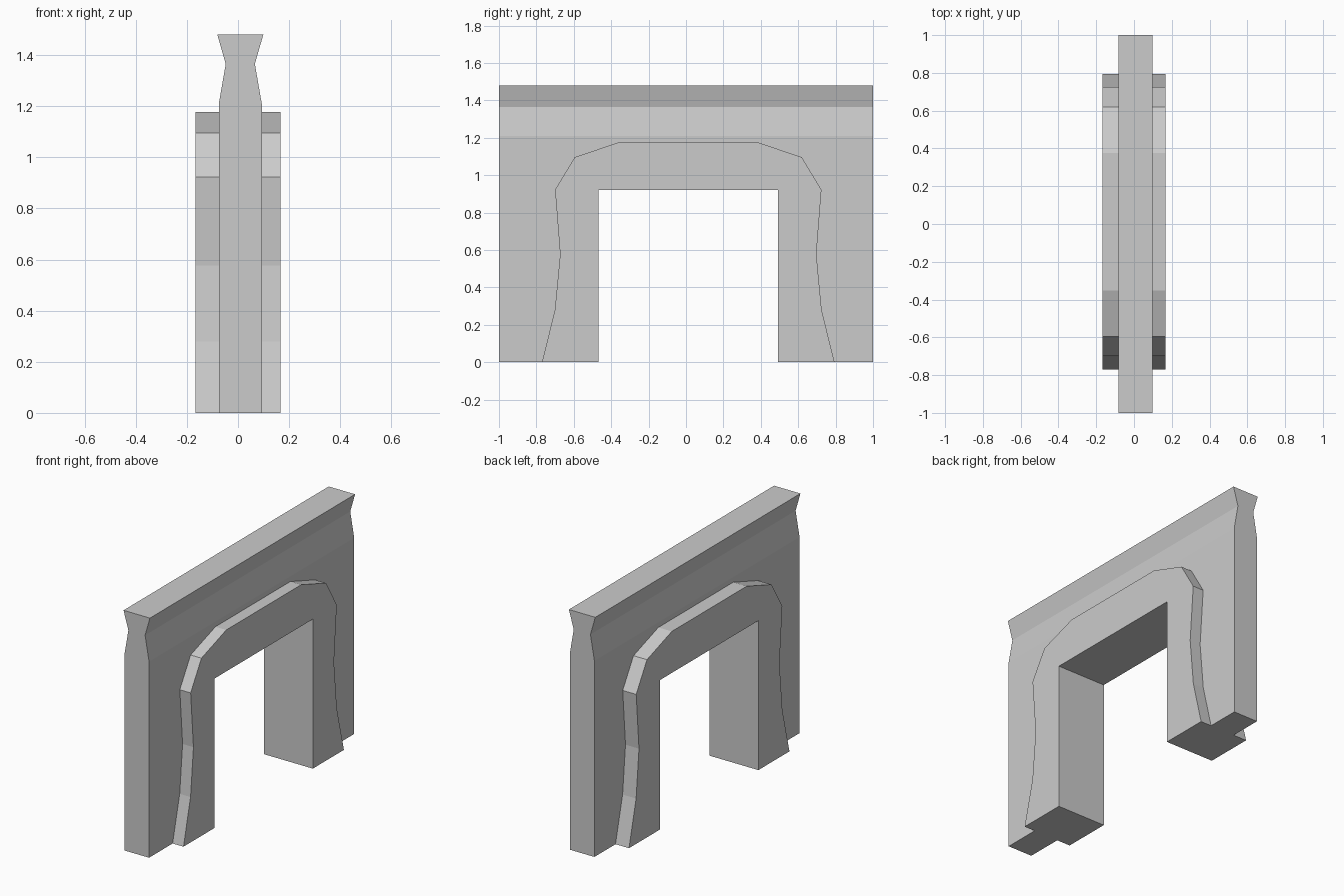
import bpy, bmesh
from mathutils import Vector

if "Cube" in bpy.data.objects:
    bpy.data.objects.remove(bpy.data.objects["Cube"])


def prism(name, outline, axis, start, end):
    """Extrude a 2D outline: axis 'X' takes (y, z) points, 'Y' takes (x, z)."""
    bm = bmesh.new()
    place = (lambda a, b: (start, a, b)) if axis == 'X' else (lambda a, b: (a, start, b))
    face = bm.faces.new([bm.verts.new(place(a, b)) for a, b in outline])
    side = bmesh.ops.extrude_face_region(bm, geom=[face])['geom']
    d = end - start
    bmesh.ops.translate(bm, vec=Vector((d, 0, 0) if axis == 'X' else (0, d, 0)),
                        verts=[g for g in side if isinstance(g, bmesh.types.BMVert)])
    bmesh.ops.recalc_face_normals(bm, faces=bm.faces)
    mesh = bpy.data.meshes.new(name)
    bm.to_mesh(mesh)
    bm.free()
    obj = bpy.data.objects.new(name, mesh)
    bpy.context.collection.objects.link(obj)
    return obj


def mirrored(half, centre):
    """Outline from half-width points, listed bottom to top, mirrored about centre."""
    return ([(centre - w, z) for w, z in half] +
            [(centre + w, z) for w, z in reversed(half)])


# Wall with a pinched neck and flared cap, run along y
wall_half = [(0.084, 0), (0.084, 1.21), (0.057, 1.365), (0.09, 1.48)]
wall = prism("wall", mirrored(wall_half, 0.009), 'Y', -1, 1)

# Doorway gap in the wall, its edge buried inside the door frame
gap = prism("wall_gap_cutter",
            mirrored([(0.56, -0.1), (0.56, 1.0)], 0.012), 'X', -0.3, 0.3)
gap.hide_render = True
gap.hide_set(True)
cut = wall.modifiers.new("doorway", 'BOOLEAN')
cut.operation = 'DIFFERENCE'
cut.solver = 'EXACT'
cut.object = gap

# Thick door frame: curved outer edge, square opening
outer = [(0.782, 0), (0.713, 0.28), (0.685, 0.577), (0.712, 0.922),
         (0.607, 1.096), (0.365, 1.178)]
opening = [(0.479, 0), (0.479, 0.922)]
frame_outline = mirrored(outer, 0.012) + mirrored(opening, 0.012)[::-1]
prism("door_frame", frame_outline, 'X', -0.167, 0.167)
